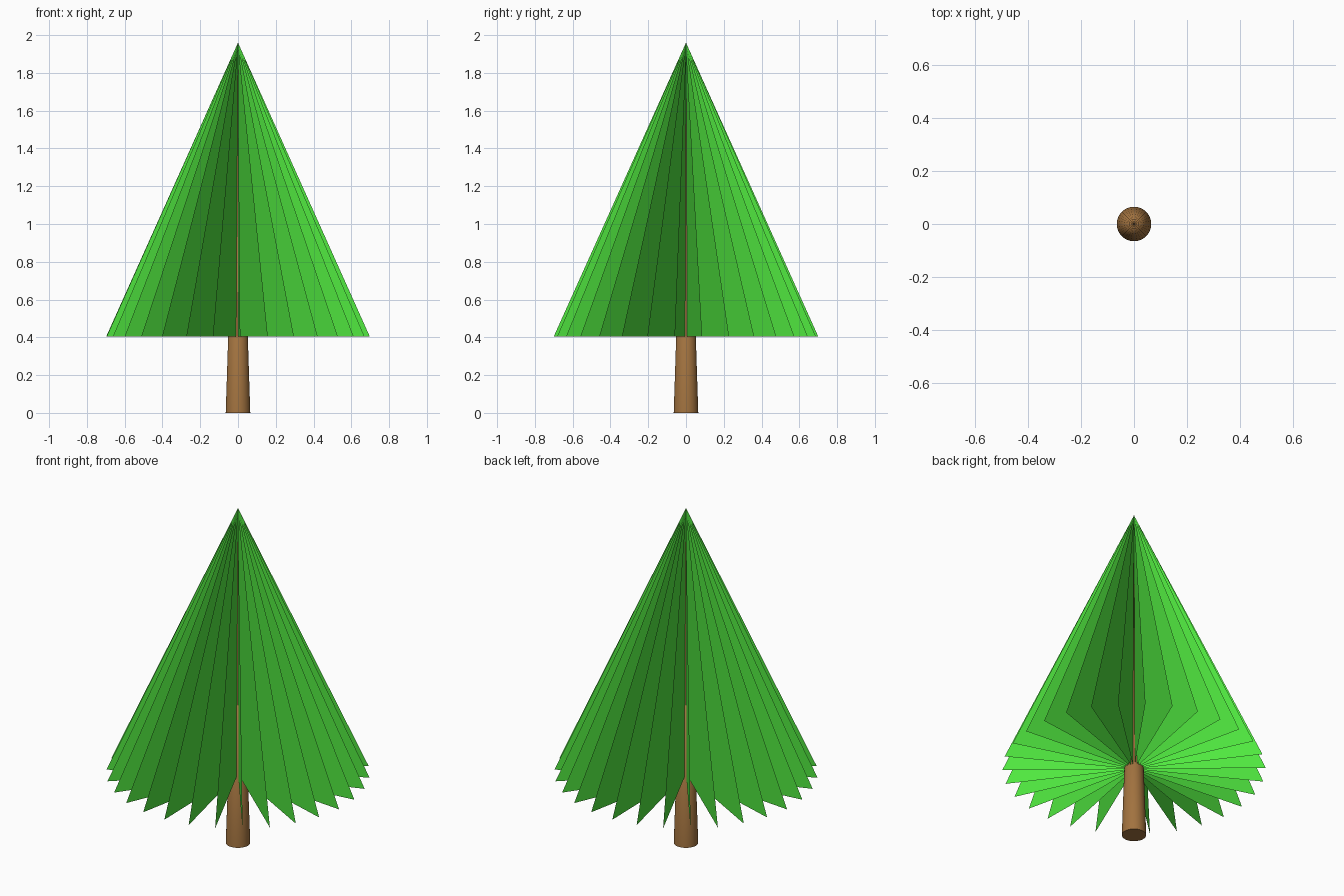
import bpy, math

if "Cube" in bpy.data.objects:
    bpy.data.objects.remove(bpy.data.objects["Cube"])


def material(name, color):
    mat = bpy.data.materials.new(name)
    mat.diffuse_color = color
    mat.use_nodes = True
    mat.node_tree.nodes["Principled BSDF"].inputs["Base Color"].default_value = mat.diffuse_color
    return mat


green = material("needle_green", (0.08, 0.80, 0.05, 1))
brown = material("bark_brown", (0.36, 0.17, 0.05, 1))

# Trunk: one long cone running up through the foliage
bpy.ops.mesh.primitive_cone_add(vertices=32, radius1=0.065, radius2=0,
                                depth=2.0, location=(0, 0, 1.0))
trunk = bpy.context.object
trunk.name = "trunk"
trunk.data.materials.append(brown)
bpy.ops.object.shade_smooth_by_angle(angle=math.radians(40))

# Foliage: flat upright triangles crossing on the trunk axis
PLANES = 15
RADIUS, BASE_Z, APEX_Z = 0.70, 0.405, 1.96
START = math.radians(-89)

verts, faces = [], []
for i in range(PLANES):
    a = START + i * math.pi / PLANES
    x, y = RADIUS * math.cos(a), RADIUS * math.sin(a)
    n = len(verts)
    verts += [(x, y, BASE_Z), (0, 0, APEX_Z), (-x, -y, BASE_Z)]
    faces.append((n, n + 1, n + 2))

mesh = bpy.data.meshes.new("foliage")
mesh.from_pydata(verts, [], faces)
mesh.materials.append(green)
foliage = bpy.data.objects.new("foliage", mesh)
bpy.context.collection.objects.link(foliage)
